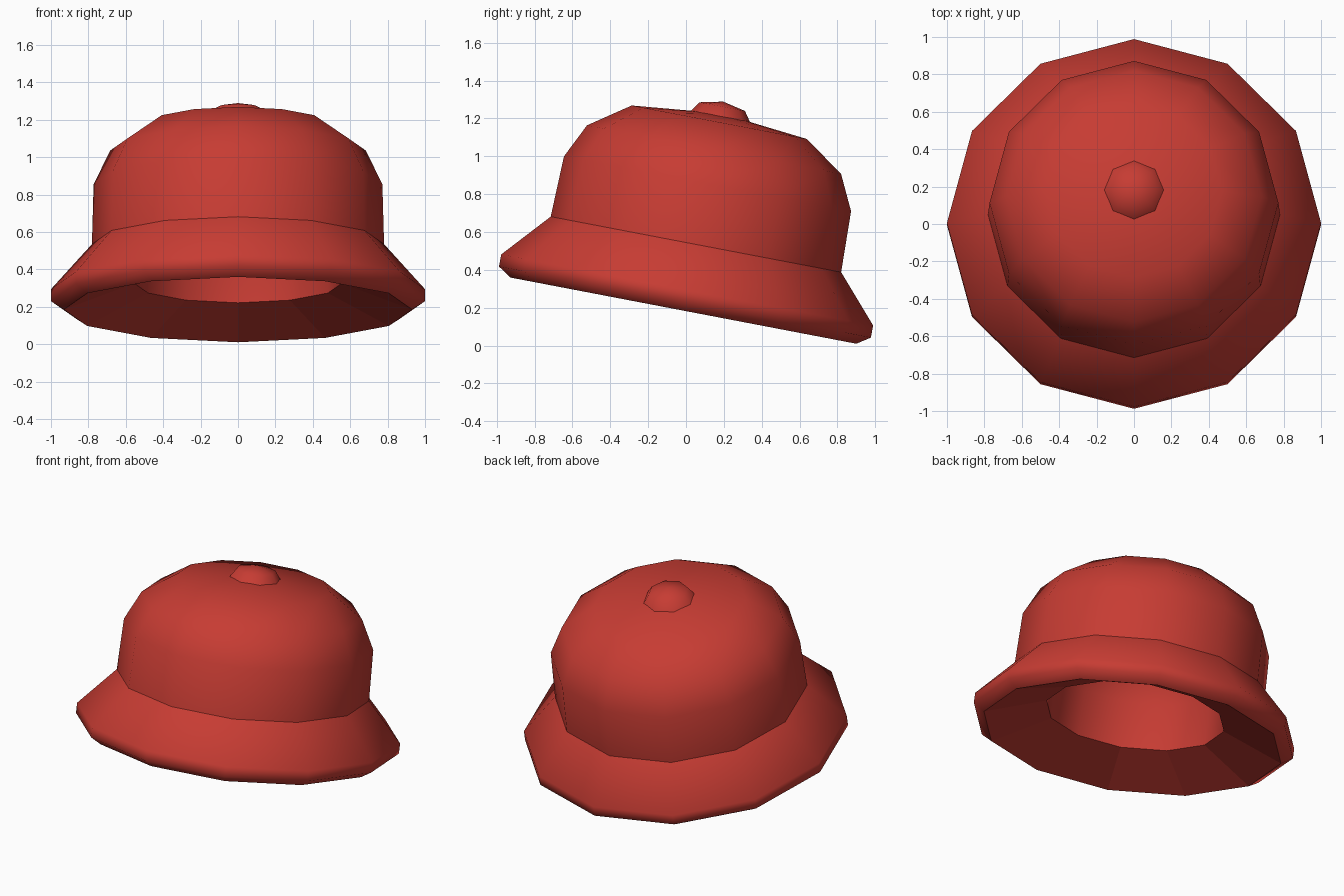
import bpy, bmesh, math
from mathutils import Matrix

if "Cube" in bpy.data.objects:
    bpy.data.objects.remove(bpy.data.objects["Cube"])

red = bpy.data.materials.new("red_felt")
red.diffuse_color = (0.57, 0.045, 0.033, 1)
red.use_nodes = True
red.node_tree.nodes["Principled BSDF"].inputs["Base Color"].default_value = red.diffuse_color

# Whole hat leans backward about the x axis
TILT = Matrix.Rotation(-math.radians(10.83), 4, 'X') @ Matrix.Translation((0, -0.049, 0))


def revolve(name, profile, sides, smooth=True, inward=False):
    """Spin an (r, z) profile, listed from bottom to top, about the hat axis."""
    bm = bmesh.new()
    rings = []
    for r, z in profile:
        if r == 0:
            rings.append([bm.verts.new((0, 0, z))] * sides)
        else:
            rings.append([bm.verts.new((r * math.cos(2 * math.pi * i / sides),
                                        r * math.sin(2 * math.pi * i / sides), z))
                          for i in range(sides)])
    for a, b in zip(rings, rings[1:]):
        for i in range(sides):
            j = (i + 1) % sides
            quad = list(dict.fromkeys((a[i], a[j], b[j], b[i])))
            if inward:
                quad.reverse()
            f = bm.faces.new(quad)
            f.smooth = smooth
    bm.transform(TILT)
    me = bpy.data.meshes.new(name)
    bm.to_mesh(me)
    bm.free()
    me.materials.append(red)
    ob = bpy.data.objects.new(name, me)
    bpy.context.collection.objects.link(ob)
    return ob


# Rounded crown
revolve("crown", [(0.781, 0.535), (0.772, 0.861), (0.683, 1.045),
                  (0.471, 1.192), (0, 1.24)], 12)
# Flared brim with a turned-under lip
revolve("brim", [(0.931, 0.179), (1.0, 0.225), (1.0, 0.29), (0.781, 0.535)], 12)
# Underside of the brim, sloping up to the head opening
revolve("brim_underside", [(0.931, 0.179), (0.555, 0.322)], 12, smooth=False, inward=True)
# Hollow inside the crown
revolve("lining", [(0.555, 0.322), (0.55, 0.62), (0.47, 0.84),
                   (0.3, 0.97), (0, 1.02)], 12, inward=True)
# Small button on top
revolve("top_button", [(0.165, 1.215), (0.122, 1.276), (0, 1.303)], 8)
